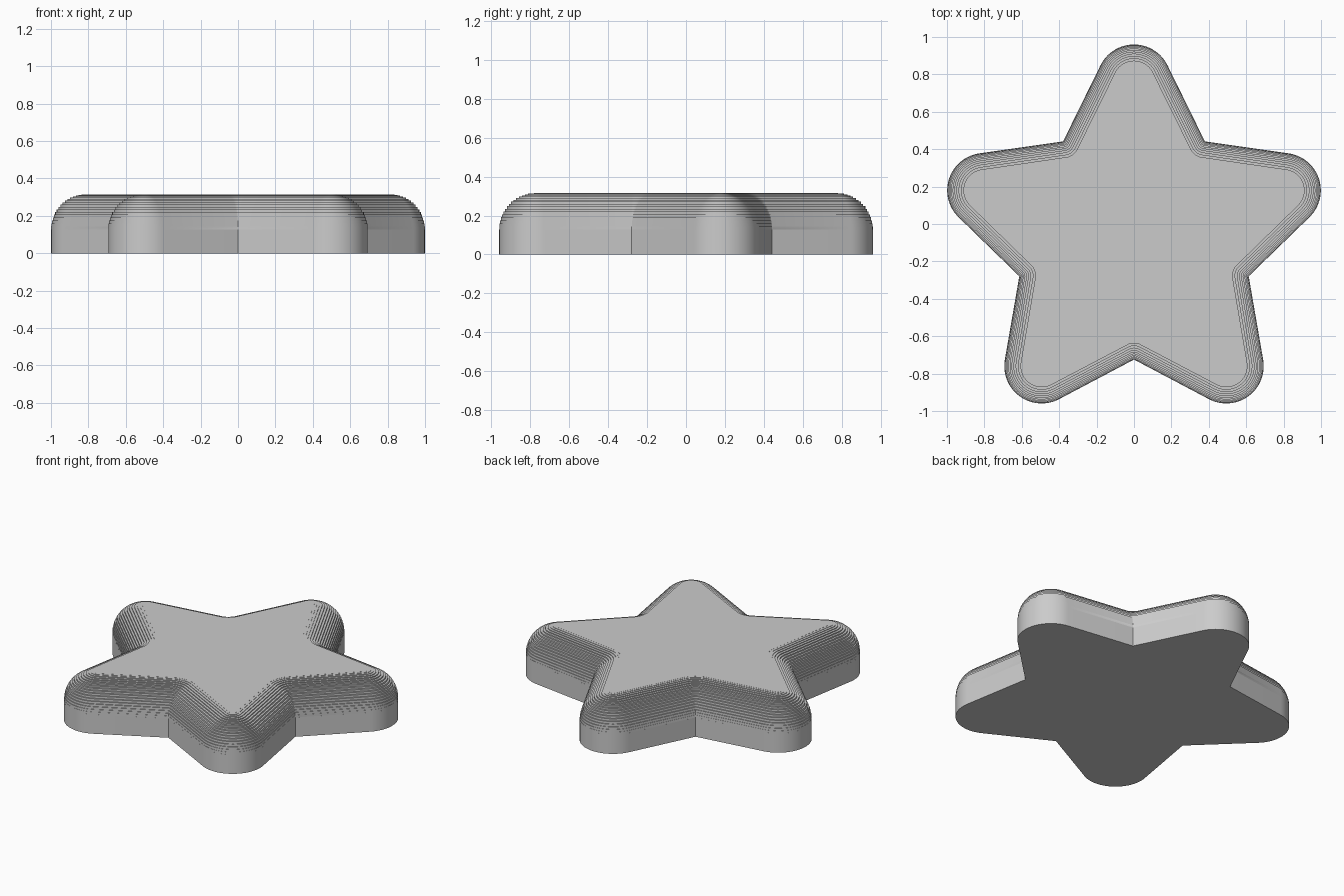
import bpy, bmesh
from math import sin, cos, pi, radians, atan2, asin, hypot

cube = bpy.data.objects.get("Cube")
if cube:
    bpy.data.objects.remove(cube, do_unlink=True)

# Star plan: rounded points, sharp notches, stepped quarter-round rim
CENTRE_Y = -0.08
POINT_DIST, POINT_RADIUS = 0.84, 0.2
NOTCH_DIST = 0.645
HEIGHT, RIM = 0.315, 0.188
STEPS, TIP_SEGS, NOTCH_SEGS = 18, 32, 6

# Half the angle swept by the arc on each point, from the tangent to the notch
nx, ny = NOTCH_DIST * sin(pi / 5), NOTCH_DIST * cos(pi / 5)
lean = atan2(nx, POINT_DIST - ny) - asin(POINT_RADIUS / hypot(nx, POINT_DIST - ny))
SWEEP = pi / 2 - lean


def star_outline(inset):
    """Plan points of the star moved inwards by a constant distance."""
    pts = []
    for k in range(5):
        way = pi / 2 + k * 2 * pi / 5
        # Rounded point
        for i in range(TIP_SEGS + 1):
            a = way - SWEEP + 2 * SWEEP * i / TIP_SEGS
            r = POINT_RADIUS - inset
            pts.append((POINT_DIST * cos(way) + r * cos(a),
                        POINT_DIST * sin(way) + r * sin(a)))
        # Notch, rounded as it moves inwards
        mid = way + pi / 5
        half = SWEEP - pi / 5
        for i in range(1, NOTCH_SEGS):
            a = mid + half - 2 * half * i / NOTCH_SEGS
            pts.append((NOTCH_DIST * cos(mid) - inset * cos(a),
                        NOTCH_DIST * sin(mid) - inset * sin(a)))
    return pts


def rim_angle(i):
    return i / STEPS * pi / 2


# Straight wall first, then thin layers following the quarter round
base = HEIGHT - RIM
layers = [(0.0, 0.0, base)]
for i in range(STEPS):
    inset = RIM * (1 - cos(rim_angle(i + 0.5)))
    layers.append((inset, base + RIM * sin(rim_angle(i)), base + RIM * sin(rim_angle(i + 1))))

bm = bmesh.new()
rings = []
for inset, low, high in layers:
    outline = star_outline(inset)
    for z in (low, high):
        rings.append([bm.verts.new((x, y + CENTRE_Y, z)) for x, y in outline])

for lower, upper in zip(rings, rings[1:]):
    n = len(lower)
    for i in range(n):
        j = (i + 1) % n
        bm.faces.new((lower[i], lower[j], upper[j], upper[i]))
bm.faces.new(list(reversed(rings[0])))
bm.faces.new(rings[-1])
bmesh.ops.remove_doubles(bm, verts=bm.verts[:], dist=0.00005)
bmesh.ops.recalc_face_normals(bm, faces=bm.faces[:])

mesh = bpy.data.meshes.new("rounded_star")
bm.to_mesh(mesh)
bm.free()
star = bpy.data.objects.new("rounded_star", mesh)
bpy.context.collection.objects.link(star)

# Plain grey
grey = bpy.data.materials.new("light_grey")
grey.use_nodes = True
colour = (0.6, 0.6, 0.6, 1.0)
grey.diffuse_color = colour
grey.node_tree.nodes["Principled BSDF"].inputs["Base Color"].default_value = colour
mesh.materials.append(grey)

# Smooth round the points, sharp at steps and notches
bpy.ops.object.select_all(action="DESELECT")
star.select_set(True)
bpy.context.view_layer.objects.active = star
bpy.ops.object.shade_smooth_by_angle(angle=radians(30))
